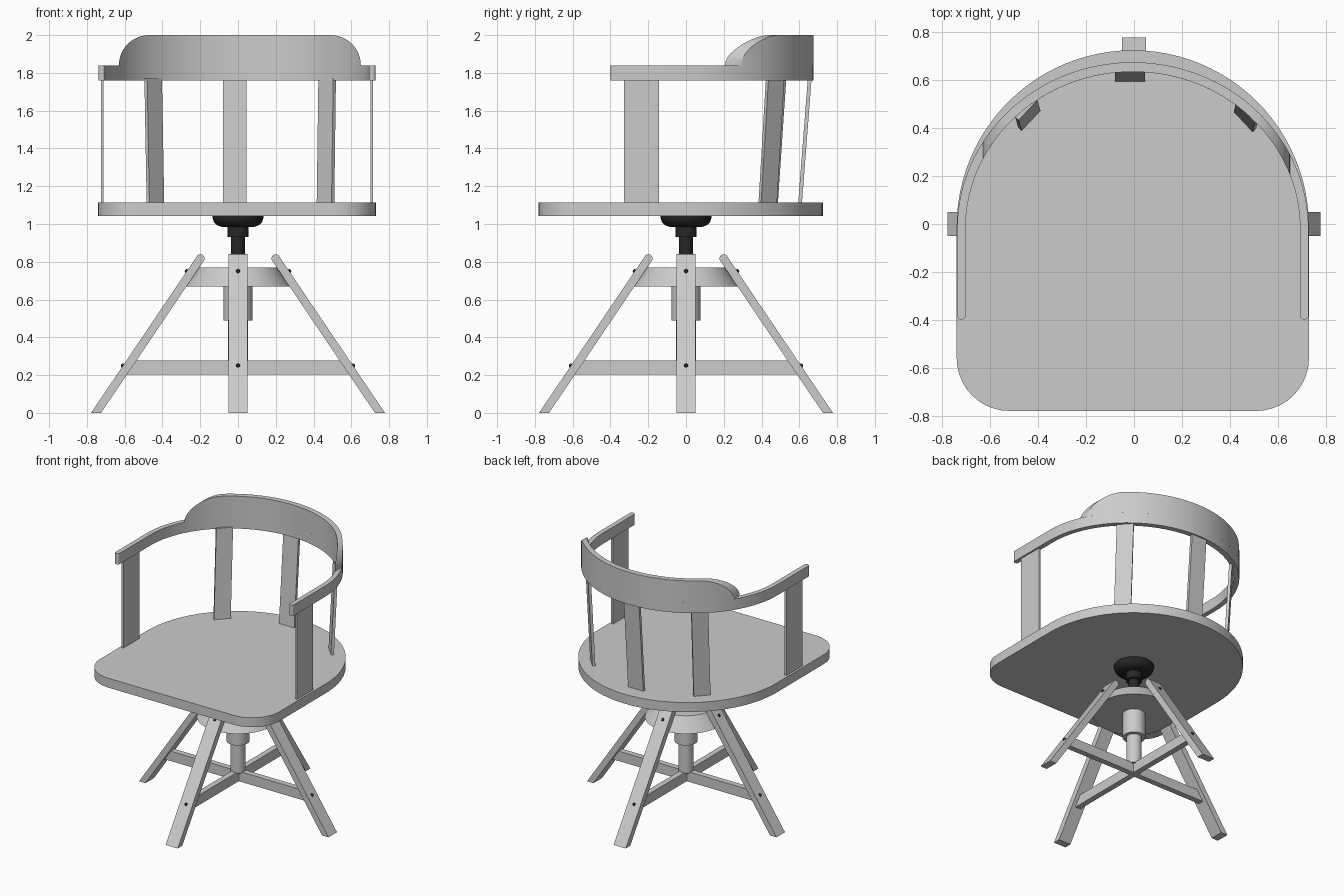
import bpy, bmesh
from math import sin, cos, pi, radians, sqrt
from mathutils import Matrix, Vector

if "Cube" in bpy.data.objects:
    bpy.data.objects.remove(bpy.data.objects["Cube"])

CX = -0.005  # slight sideways offset of the seat and back
black = bpy.data.materials.new("black_metal")
black.diffuse_color = (0.02, 0.02, 0.02, 1)
black.use_nodes = True
black.node_tree.nodes["Principled BSDF"].inputs["Base Color"].default_value = black.diffuse_color


def finish(name, bm, mat=None, turn=0):
    bmesh.ops.recalc_face_normals(bm, faces=bm.faces)
    bm.transform(Matrix.Rotation(turn, 4, 'Z'))
    me = bpy.data.meshes.new(name)
    bm.to_mesh(me)
    bm.free()
    ob = bpy.data.objects.new(name, me)
    bpy.context.collection.objects.link(ob)
    if mat:
        me.materials.append(mat)
    bpy.ops.object.select_all(action='DESELECT')
    ob.select_set(True)
    bpy.context.view_layer.objects.active = ob
    bpy.ops.object.shade_smooth_by_angle(angle=radians(30))
    return ob


def loft(name, rings, mat=None, turn=0):
    """Skin a list of equal-length rings and cap both ends."""
    bm = bmesh.new()
    vs = [[bm.verts.new(p) for p in r] for r in rings]
    n = len(vs[0])
    for a, b in zip(vs, vs[1:]):
        for i in range(n):
            j = (i + 1) % n
            bm.faces.new((a[i], a[j], b[j], b[i]))
    bm.faces.new(vs[0])
    bm.faces.new(vs[-1])
    return finish(name, bm, mat, turn)


def lathe(name, profile, mat=None, n=48):
    return loft(name, [[(r * cos(2 * pi * i / n), r * sin(2 * pi * i / n), z)
                        for i in range(n)] for r, z in profile], mat)


def board(name, bottom, top, width, thick, angle):
    """Upright slat between two centre points, turned by angle in plan."""
    u = Vector((cos(angle), sin(angle), 0)) * width / 2
    v = Vector((-sin(angle), cos(angle), 0)) * thick / 2
    return loft(name, [[Vector(c) + s * u + t * v
                        for s, t in ((-1, -1), (1, -1), (1, 1), (-1, 1))]
                       for c in (bottom, top)])


# Seat: half-round back, straight sides, rounded front corners
R, N = 0.735, 48
outline = [(CX + R * cos(pi * i / N), -0.01 + R * sin(pi * i / N)) for i in range(N + 1)]
for sx, a0 in ((-1, pi), (1, 1.5 * pi)):
    outline += [(CX + sx * (R - 0.22) + 0.22 * cos(a0 + pi / 2 * i / 10),
                 -0.56 + 0.22 * sin(a0 + pi / 2 * i / 10)) for i in range(11)]
loft("seat", [[(x, y, z) for x, y in outline] for z in (1.043, 1.113)])

# Arm rail: flat strip bent around a half ellipse, with rounded ends
AO, BO, AI, BI, Y0 = 0.733, 0.695, 0.698, 0.655, -0.02
mid, half = (AO + AI) / 2, (AO - AI) / 2
pairs = []
for k in range(7):
    a = radians(6 + 14 * k)
    w = half * sin(a)
    y = -0.382 - half * cos(a)
    pairs.append(((mid + w, y), (mid - w, y)))
arc = [((AO * cos(t), Y0 + BO * sin(t)), (AI * cos(t), Y0 + BI * sin(t)))
       for t in (pi * i / 64 for i in range(65))]
left = [((-o[0], o[1]), (-i[0], i[1])) for o, i in reversed(pairs)]
loft("arm_rail", [[(CX + o[0], o[1], 1.76), (CX + i[0], i[1], 1.76),
                   (CX + i[0], i[1], 1.84), (CX + o[0], o[1], 1.84)]
                  for o, i in pairs + arc + left])

# Crest on the rail: same curve in plan, rounded shoulders seen from the front
C0, HW, H = 0.01, 0.64, 0.16
xs = [-HW + H - H * cos(pi / 2 * i / 12) for i in range(13)]
xs += [-(HW - H) + 2 * (HW - H) * i / 40 for i in range(1, 40)]
xs += [-x for x in reversed(xs[:13])]
rings = []
for x in xs:
    d = max(0, abs(x) - (HW - H))
    top = 1.842 + (H - 0.002) * sqrt(max(0, 1 - (d / H) ** 2))
    e = x + C0 - CX
    yo = Y0 + BO * sqrt(1 - (e / AO) ** 2)
    yi = Y0 + BI * sqrt(1 - (e / AI) ** 2)
    X = x + C0
    rings.append([(X, yo, 1.838), (X, yi, 1.838), (X, yi, top), (X, yo, top)])
loft("crest", rings)

# Back slats, leaning outwards, and upright arm supports
board("back_slat_centre", (-0.017, 0.603, 1.10), (-0.017, 0.655, 1.77), 0.125, 0.02, 0)
board("back_slat_left", (-0.437, 0.437, 1.10), (-0.449, 0.482, 1.77), 0.115, 0.02, radians(47))
board("back_slat_right", (0.463, 0.432, 1.10), (0.472, 0.472, 1.77), 0.115, 0.02, radians(-47))
for side, x in (("left", -0.718), ("right", 0.708)):
    board("arm_support_" + side, (x, -0.236, 1.10), (x, -0.236, 1.77), 0.187, 0.014, pi / 2)

# Swivel mount and screw under the seat
lathe("swivel_mount", [(0.135, 1.043), (0.134, 1.03), (0.126, 1.008), (0.108, 0.992),
                       (0.085, 0.985), (0.055, 0.985), (0.055, 0.93), (0.036, 0.93),
                       (0.036, 0.75)], black)

# Hub and the stepped sleeve below it
lathe("hub", [(0.205, 0.77), (0.278, 0.67)])
lathe("sleeve", [(0.077, 0.68), (0.077, 0.49), (0.052, 0.49), (0.052, 0.27)])

# Four splayed legs with round tops, and their screws
SL = 0.6755
d, n = Vector((0.56, 0, 0.829)), Vector((0.829, 0, -0.56))
tip = Vector((-0.7515 + 0.818 * SL, 0, 0.818))
profile = [Vector((-0.778, 0, 0)), Vector((-0.725, 0, 0))]
profile += [tip + 0.022 * (n * cos(pi * i / 12) + d * sin(pi * i / 12)) for i in range(13)]
for k, name in enumerate(("left", "front", "right", "back")):
    loft("leg_" + name, [[p + Vector((0, y, 0)) for p in profile] for y in (-0.05, 0.05)],
         turn=k * pi / 2)
    for z, part in ((0.25, "lower"), (0.75, "upper")):
        bm = bmesh.new()
        bmesh.ops.create_uvsphere(bm, u_segments=12, v_segments=8, radius=0.011,
                                  matrix=Matrix.Translation((-0.778 + z * SL, 0, z)))
        finish(f"screw_{part}_{name}", bm, black, k * pi / 2)

# Crossed stretchers
trap = [(s * (0.7515 - z * SL), z) for s, z in ((-1, 0.203), (1, 0.203), (1, 0.277), (-1, 0.277))]
for k, name in enumerate(("across", "front_to_back")):
    loft("stretcher_" + name, [[(x, y, z) for x, z in trap] for y in (-0.021, 0.021)],
         turn=k * pi / 2)
